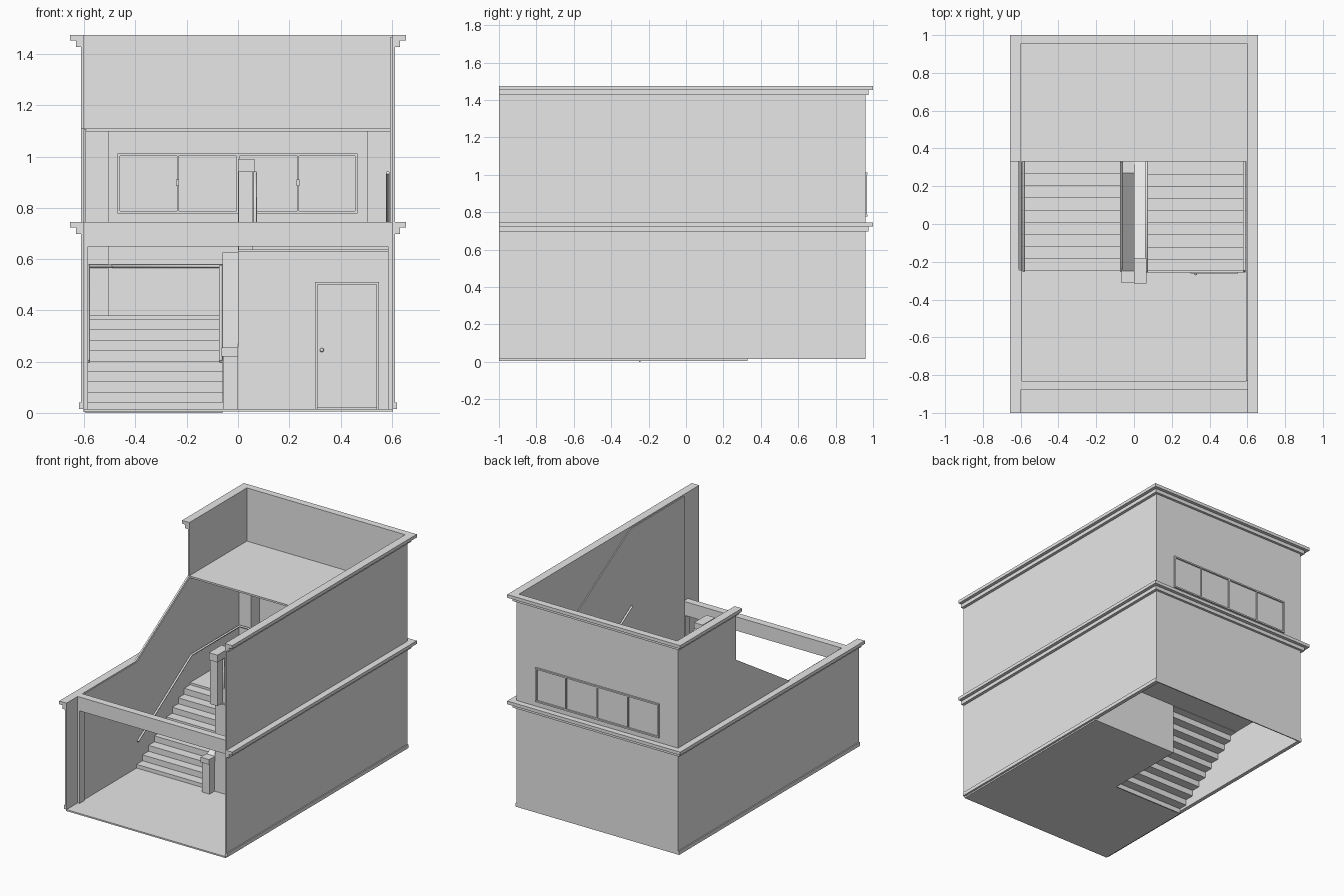
import bpy, bmesh

cube = bpy.data.objects.get("Cube")
if cube:
    bpy.data.objects.remove(cube, do_unlink=True)

grey = bpy.data.materials.new("plain_grey")
grey.use_nodes = True
grey.diffuse_color = (0.8, 0.8, 0.8, 1)
grey.node_tree.nodes["Principled BSDF"].inputs["Base Color"].default_value = (0.8, 0.8, 0.8, 1)

# Main levels and lines
FLOOR, LANDING, UPPER, CEILING, TOP = 0.015, 0.38, 0.745, 1.11, 1.475
FRONT, BACK, FOOT, HEAD = -1.0, 0.96, -0.25, 0.33
STEPS = 9
RISE = (UPPER - LANDING) / STEPS
RUN = (HEAD - FOOT) / STEPS


def link(name, data):
    ob = bpy.data.objects.new(name, data)
    data.materials.append(grey)
    bpy.context.collection.objects.link(ob)
    return ob


def prism(name, profile, x0, x1):
    """Extrude a (y, z) outline from x0 to x1."""
    bm = bmesh.new()
    face = bm.faces.new([bm.verts.new((x0, y, z)) for y, z in profile])
    new = bmesh.ops.extrude_face_region(bm, geom=[face])["geom"]
    moved = [v for v in new if isinstance(v, bmesh.types.BMVert)]
    bmesh.ops.translate(bm, verts=moved, vec=(x1 - x0, 0, 0))
    bmesh.ops.recalc_face_normals(bm, faces=bm.faces)
    mesh = bpy.data.meshes.new(name)
    bm.to_mesh(mesh)
    bm.free()
    return link(name, mesh)


def box(name, x0, x1, y0, y1, z0, z1):
    return prism(name, [(y0, z0), (y1, z0), (y1, z1), (y0, z1)], x0, x1)


def rail(name, points):
    """Round handrail along a path."""
    curve = bpy.data.curves.new(name, "CURVE")
    curve.dimensions = "3D"
    curve.bevel_depth = 0.007
    curve.bevel_resolution = 2
    curve.use_fill_caps = True
    line = curve.splines.new("POLY")
    line.points.add(len(points) - 1)
    for point, co in zip(line.points, points):
        point.co = (*co, 1)
    return link(name, curve)


def flight(name, x0, x1, y, z, way):
    """Folded stair shell, climbing along way (+1 back, -1 front)."""
    top, under = [(y, z)], []
    t = 0.008
    under.append((y + way * t, z))
    for i in range(STEPS):
        a, b, h = y + way * RUN * i, y + way * RUN * (i + 1), z + RISE * (i + 1)
        top += [(a, h), (b, h)]
        last = i == STEPS - 1
        under += [(a + way * t, h - t), (b + (0 if last else way * t), h - t)]
    prism(name, top + under[::-1], x0, x1)


# Floor, landing and upper slab
box("front_floor", -0.605, 0.605, FRONT, FOOT, 0.005, FLOOR)
box("room_floor", -0.06, 0.605, FOOT, HEAD, 0.005, FLOOR)
box("landing", -0.6, 0.6, HEAD, 0.957, LANDING - 0.02, LANDING)
box("upper_slab", -0.604, 0.604, HEAD, 0.957, CEILING - 0.012, CEILING)

# Outer walls
box("left_wall", 0.6, 0.612, FRONT, BACK, FLOOR, TOP)
box("back_wall", -0.612, 0.612, 0.953, BACK, FLOOR, TOP)
prism("right_wall", [(FRONT, FLOOR), (BACK, FLOOR), (BACK, TOP), (HEAD, TOP),
                     (HEAD, CEILING), (FOOT, UPPER), (FRONT, UPPER)], -0.612, -0.6)

# Inner wall linings that follow the slope of the stairs
prism("left_lining", [(-0.83, FLOOR), (0.95, FLOOR), (0.95, CEILING - 0.012),
                      (HEAD, CEILING), (FOOT, TOP - 0.01), (-0.83, TOP - 0.01)], 0.594, 0.602)
prism("right_lining", [(-0.83, FLOOR), (0.95, FLOOR), (0.95, CEILING - 0.012),
                       (HEAD, CEILING - 0.004), (FOOT, UPPER - 0.004), (-0.83, UPPER - 0.004)],
      -0.602, -0.594)

# Stepped cornices along both sides and the back
for label, top, start in (("lower", UPPER, FRONT), ("upper", TOP, HEAD)):
    for out, z0, z1 in ((0.045, top - 0.022, top), (0.022, top - 0.047, top - 0.022)):
        x, y = 0.611 + out, 0.955 + out
        box(label + "_cornice_left", 0.604, x, FRONT, y, z0, z1)
        box(label + "_cornice_right", -x, -0.604, start, y, z0, z1)
        box(label + "_cornice_back", -0.604, 0.604, 0.954, y, z0, z1)

# Base trim, front posts and corner columns on both sides
for side, s in (("left", 1), ("right", -1)):
    box(side + "_base_trim", s * 0.61, s * 0.62, FRONT, BACK, FLOOR, 0.04)
    box(side + "_front_post", s * 0.585, s * 0.602, -0.88, -0.83, FLOOR, 0.65)
    box(side + "_corner_column", s * 0.505, s * 0.6, 0.86, 0.955, LANDING, CEILING - 0.012)

# Front beam
box("front_beam", -0.602, 0.602, -0.88, -0.83, 0.65, UPPER)

# Stair flights
flight("lower_flight", -0.595, -0.06, FOOT, 0, 1)
flight("upper_flight", 0.06, 0.595, HEAD, LANDING, -1)

# Solid balustrades between the flights
prism("lower_balustrade", [(FOOT, 0.005), (HEAD, 0.005), (HEAD, 0.625), (0.27, 0.625),
                           (FOOT, 0.255)], -0.06, 0)
prism("upper_balustrade", [(FOOT, FLOOR), (HEAD, FLOOR), (HEAD, 0.625), (-0.18, 0.95),
                           (FOOT, 0.95)], 0, 0.06)

# Newel posts with caps
box("lower_newel", -0.058, -0.002, -0.305, FOOT, 0.005, 0.22)
box("lower_newel_cap", -0.065, 0, -0.312, -0.23, 0.22, 0.255)
box("upper_newel", 0.002, 0.058, -0.305, FOOT, 0.635, 0.94)
box("upper_newel_cap", 0, 0.065, -0.315, -0.18, 0.94, 0.99)

# Room below the upper flight
box("door_wall", 0, 0.6, FOOT, FOOT + 0.02, FLOOR, UPPER - 0.01)
box("door_wall_lip", 0, 0.59, FOOT - 0.008, FOOT, 0.628, 0.638)
box("room_back_wall", -0.06, 0.6, HEAD - 0.01, HEAD, 0.005, LANDING - 0.01)

# Door with frame and knob
box("door", 0.31, 0.54, FOOT - 0.006, FOOT, 0.02, 0.5)
for x in (0.3, 0.54):
    box("door_jamb", x, x + 0.01, FOOT - 0.012, FOOT, FLOOR, 0.51)
box("door_head", 0.3, 0.55, FOOT - 0.012, FOOT, 0.5, 0.51)
bm = bmesh.new()
bmesh.ops.create_uvsphere(bm, u_segments=12, v_segments=8, radius=0.008)
bmesh.ops.translate(bm, verts=bm.verts, vec=(0.327, FOOT - 0.014, 0.245))
knob = bpy.data.meshes.new("door_knob")
bm.to_mesh(knob)
bm.free()
knob.shade_smooth()
link("door_knob", knob)

# Back windows: frame bars through the wall, with latches
for x, w in ((-0.47, 0.01), (-0.238, 0.006), (-0.006, 0.012), (0.232, 0.006), (0.456, 0.01)):
    box("window_upright", x, x + w, 0.945, 0.969, 0.78, 1.012)
for z in (0.778, 1.002):
    box("window_crossbar", -0.47, 0.466, 0.944, 0.97, z, z + 0.01)
for x in (-0.242, 0.228):
    box("window_latch", x, x + 0.012, 0.935, 0.946, 0.885, 0.91)

# Handrails: one around the walls, one on each balustrade
LOW, MID, HIGH = 0.2, 0.572, 0.937
rail("wall_handrail", [(-0.584, FOOT, LOW), (-0.584, HEAD, MID), (-0.584, 0.85, MID),
                       (-0.495, 0.85, MID), (-0.495, 0.94, MID), (0.495, 0.94, MID),
                       (0.495, 0.85, MID), (0.584, 0.85, MID), (0.584, HEAD, MID),
                       (0.584, FOOT, HIGH)])
rail("lower_handrail", [(-0.067, FOOT, LOW), (-0.067, HEAD, MID)])
rail("upper_handrail", [(0.067, HEAD, MID), (0.067, FOOT, HIGH), (0.067, FOOT, UPPER)])
